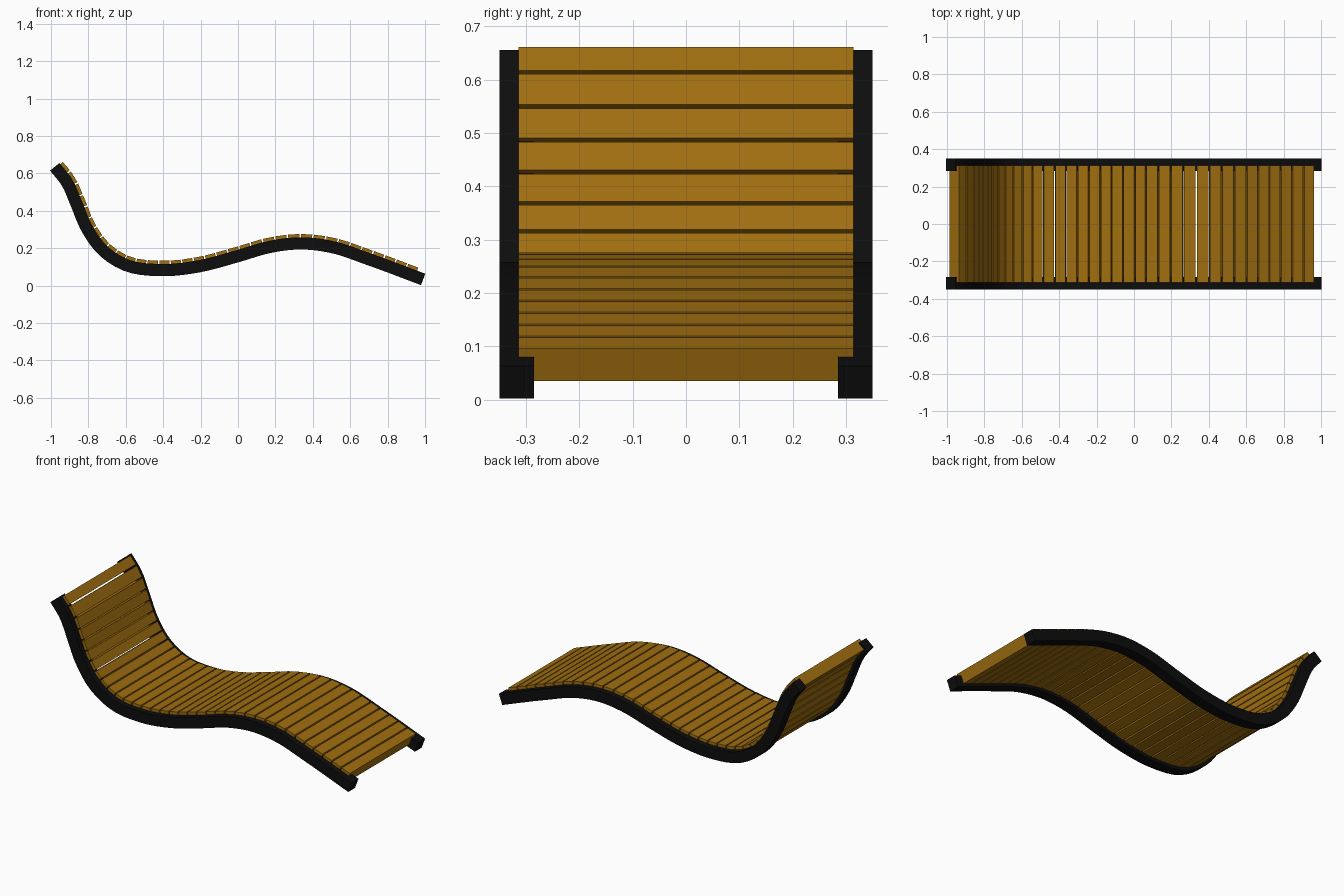
import bpy, bmesh, math
from mathutils import Vector

if "Cube" in bpy.data.objects:
    bpy.data.objects.remove(bpy.data.objects["Cube"])

# Side profile of the lounger: centre line of the rails as (x, z)
PTS = [(-.98, .635), (-.917, .557), (-.866, .443), (-.81, .31), (-.72, .186),
       (-.60, .11), (-.41, .083), (-.21, .103), (0, .158), (.17, .207),
       (.33, .226), (.5, .207), (.7, .141), (.99, .033)]
P = [Vector(p) for p in PTS]
P = [2 * P[0] - P[1]] + P + [2 * P[-1] - P[-2]]


def spline(a, b, c, d, t):
    # centripetal-like Hermite with chord-scaled tangents
    l0, l1, l2 = (b - a).length, (c - b).length, (d - c).length
    m1 = ((b - a) / l0 * l1 + (c - b) / l1 * l0) / (l0 + l1) * l1
    m2 = ((c - b) / l1 * l2 + (d - c) / l2 * l1) / (l1 + l2) * l1
    return ((2*t**3 - 3*t*t + 1) * b + (t**3 - 2*t*t + t) * m1
            + (3*t*t - 2*t**3) * c + (t**3 - t*t) * m2)


path = [spline(*P[i:i + 4], k / 40) for i in range(len(P) - 3) for k in range(40)] + [P[-2]]
dist = [0.0]
for a, b in zip(path, path[1:]):
    dist.append(dist[-1] + (b - a).length)
LENGTH = dist[-1]


def at(s, offset):
    """Point at arc length s, moved by offset along the upward normal."""
    i = next((k for k in range(1, len(dist)) if dist[k] >= s), len(dist) - 1)
    f = (s - dist[i - 1]) / (dist[i] - dist[i - 1])
    t = (path[min(i + 3, len(path) - 1)] - path[max(i - 4, 0)]).normalized()
    return path[i - 1].lerp(path[i], f) + Vector((-t.y, t.x)) * offset


def sweep(bm, stops, low, high, y0, y1):
    """Rectangular bar following the profile through the given arc lengths."""
    rings = []
    for s in stops:
        lo, hi = at(s, low), at(s, high)
        rings.append([bm.verts.new((p.x, y, p.y))
                      for p, y in ((lo, y0), (lo, y1), (hi, y1), (hi, y0))])
    for a, b in zip(rings, rings[1:]):
        for k in range(4):
            bm.faces.new((a[k], a[(k + 1) % 4], b[(k + 1) % 4], b[k]))
    bm.faces.new(rings[0])
    bm.faces.new(rings[-1])


def finish(bm, name, mat):
    bmesh.ops.recalc_face_normals(bm, faces=bm.faces)
    me = bpy.data.meshes.new(name)
    bm.to_mesh(me)
    bm.free()
    me.materials.append(mat)
    ob = bpy.data.objects.new(name, me)
    bpy.context.collection.objects.link(ob)


def material(name, color):
    m = bpy.data.materials.new(name)
    m.diffuse_color = (*color, 1)
    m.use_nodes = True
    m.node_tree.nodes["Principled BSDF"].inputs["Base Color"].default_value = m.diffuse_color
    return m


black = material("black_frame", (.004, .004, .004))
wood = material("wood", (.35, .156, .005))

# Side rails
N = 52
for name, y in (("front_rail", -.317), ("back_rail", .317)):
    bm = bmesh.new()
    sweep(bm, [LENGTH * i / N for i in range(N + 1)], -.0325, .0325, y - .0325, y + .0325)
    finish(bm, name, black)

# Slats across the rails
start, end, gap = .008, LENGTH - .047, .008
count = round((end - start) / .064)
pitch = (end - start + gap) / count
bm = bmesh.new()
for i in range(count):
    s = start + i * pitch
    sweep(bm, [s, s + pitch - gap], -.015, .05, -.314, .314)
finish(bm, "seat_slats", wood)
